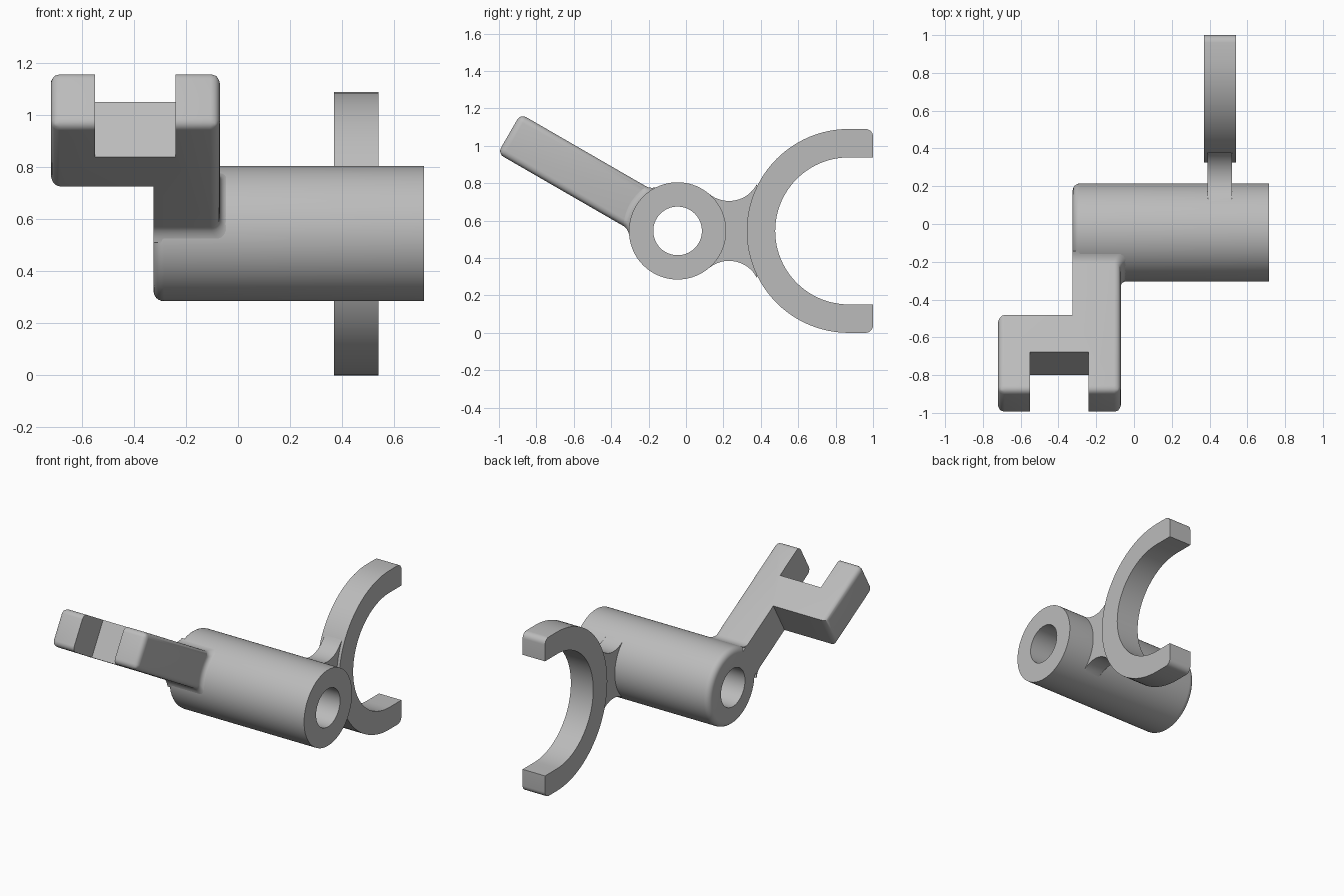
import bpy, bmesh, math
from mathutils import Vector

cube = bpy.data.objects.get("Cube")
if cube:
    bpy.data.objects.remove(cube)

grey = bpy.data.materials.new("plain grey")
grey.use_nodes = True
grey.diffuse_color = (0.5, 0.5, 0.5, 1)
grey.node_tree.nodes["Principled BSDF"].inputs["Base Color"].default_value = (0.5, 0.5, 0.5, 1)

HUB = Vector((0, -0.045, 0.545))
HUB_R, BORE_R = 0.26, 0.13
LEFT, RIGHT = -0.325, 0.715


def finish(name, bm):
    bmesh.ops.recalc_face_normals(bm, faces=bm.faces)
    mesh = bpy.data.meshes.new(name)
    bm.to_mesh(mesh)
    bm.free()
    mesh.materials.append(grey)
    ob = bpy.data.objects.new(name, mesh)
    bpy.context.collection.objects.link(ob)
    bpy.ops.object.select_all(action='DESELECT')
    ob.select_set(True)
    bpy.context.view_layer.objects.active = ob
    bpy.ops.object.shade_smooth_by_angle(angle=math.radians(32))
    return ob


def arc(cx, cy, r, start, end, n):
    """Points on an arc, angles in degrees."""
    angles = [math.radians(start + (end - start) * i / n) for i in range(n + 1)]
    return [(cx + r * math.cos(a), cy + r * math.sin(a)) for a in angles]


def prism(outline, place, low, high):
    """Extrude a flat outline between two depths."""
    bm = bmesh.new()
    ends = [[bm.verts.new(place(a, b, d)) for a, b in outline] for d in (low, high)]
    for ring in ends:
        bm.faces.new(ring)
    bridge(bm, ends[0], ends[1])
    return bm


def bridge(bm, one, two):
    n = len(one)
    for i in range(n):
        j = (i + 1) % n
        bm.faces.new((one[i], one[j], two[j], two[i]))


def bevel(bm, edges, size):
    bmesh.ops.bevel(bm, geom=edges, offset=size, offset_type='OFFSET',
                    segments=6, profile=0.5, affect='EDGES', clamp_overlap=True)


# Hub tube, rounded at its closed-arm end
bm = bmesh.new()
profile = [(LEFT, BORE_R)] + arc(LEFT + 0.04, HUB_R - 0.04, 0.04, 180, 90, 6)
profile += [(RIGHT, HUB_R), (RIGHT, BORE_R)]
steps = 80
rings = []
for i in range(steps):
    a = math.tau * i / steps
    rings.append([bm.verts.new(HUB + Vector((x, r * math.cos(a), r * math.sin(a))))
                  for x, r in profile])
for i in range(steps):
    bridge(bm, rings[i], rings[(i + 1) % steps])
finish("hub_tube", bm)


# Fork: half ring with short straight ends
def side(y, z, x):
    return (x, y, z)


FY, FZ, TIP = 0.87, HUB.z, 1.0
OUTER, INNER, ROUND = 0.545, 0.393, 0.04
outline = arc(TIP - ROUND, FZ + OUTER - ROUND, ROUND, 0, 90, 6)
outline += arc(FY, FZ, OUTER, 90, 270, 48)
outline += arc(TIP - ROUND, FZ - OUTER + ROUND, ROUND, 270, 360, 6)
outline += [(TIP, FZ - INNER)] + arc(FY, FZ, INNER, 270, 90, 48) + [(TIP, FZ + INNER)]
finish("shift_fork", prism(outline, side, 0.37, 0.54))

# Neck between hub and fork, with concave top and bottom
cy, cz, r = 0.23, 0.328, 0.168
to_hub = math.degrees(math.atan2(-cz, HUB.y - cy)) + 360
to_fork = math.degrees(math.atan2(-cz, FY - cy)) + 360
top = arc(cy, cz, r, to_hub, to_fork, 16)
outline = [(y, FZ + z) for y, z in top] + [(y, FZ - z) for y, z in reversed(top)]
bm = prism(outline, side, 0.39, 0.52)
y_min, y_max = top[0][0], top[-1][0]
curved = []
for e in bm.edges:
    p, q = (v.co for v in e.verts)
    if abs(p.x - q.x) < 1e-5 and abs(p.y - q.y) > 1e-4:
        curved.append(e)
bevel(bm, curved, 0.045)
finish("fork_neck", bm)

# Tilted arm: plan outline in width and reach, centred on the hub axis
STEM, BAR, END = -0.07, -0.72, 1.04
HALF = 0.122
plan = [(LEFT, 0.18), (STEM, 0.18), (STEM, END), (-0.24, END), (-0.24, 0.8),
        (-0.55, 0.8), (-0.55, END), (BAR, END), (BAR, 0.575), (LEFT, 0.575)]
bm = prism(plan, lambda x, s, t: (x, s, t), -HALF, HALF)


def on(edge, axis, value):
    return all(abs(v.co[axis] - value) < 1e-4 for v in edge.verts)


rounded = []
for e in bm.edges:
    p, q = (v.co for v in e.verts)
    along_tip = on(e, 1, END) and abs(p.z - q.z) < 1e-4
    if on(e, 0, STEM) or on(e, 0, BAR) or along_tip:
        rounded.append(e)
bevel(bm, rounded, 0.035)
arm = finish("lever_arm", bm)

# Fillet flare where the arm leaves the hub
bm = bmesh.new()
rings = []
R = 0.035
for i in range(7):
    a = math.radians(90 * i / 6)
    grow, lift = R * (1 - math.sin(a)), R * (1 - math.cos(a))
    x1, t1 = STEM + grow, HALF + grow
    loop = arc(x1 - R, t1 - R, R, 90, 0, 6) + arc(x1 - R, R - t1, R, 0, -90, 6)
    # spread points over the flat sides so the flare follows the tube
    loop += [(LEFT, -t1 + 2 * t1 * k / 8) for k in range(9)]
    middle = [(x1, t1 - R - 2 * (t1 - R) * k / 8) for k in range(1, 8)]
    loop = loop[:7] + middle + loop[7:]
    rings.append([bm.verts.new((x, math.sqrt(HUB_R ** 2 - t * t) + lift - 0.002, t))
                  for x, t in loop])
for one, two in zip(rings, rings[1:]):
    bridge(bm, one, two)
flare = finish("arm_fillet", bm)

for ob in (arm, flare):
    ob.location = HUB
    ob.rotation_euler = (math.radians(150), 0, 0)
